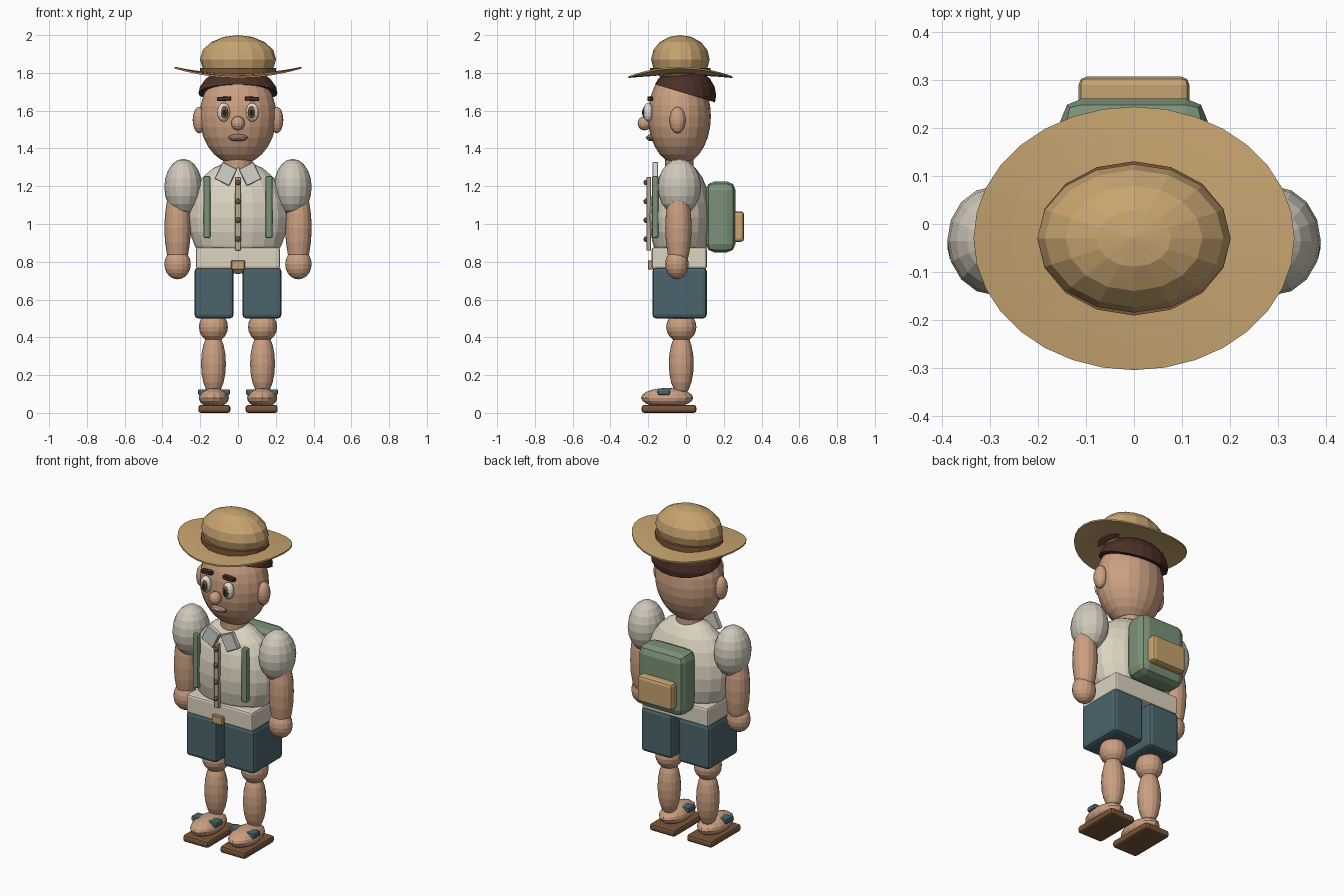
import bpy, bmesh, math
from mathutils import Vector, Matrix, Euler

if "Cube" in bpy.data.objects:
    bpy.data.objects.remove(bpy.data.objects["Cube"])

COLS = {
    'skin': (0.60, 0.35, 0.22), 'lip': (0.36, 0.19, 0.12), 'hair': (0.07, 0.03, 0.02),
    'straw': (0.57, 0.37, 0.16), 'band': (0.20, 0.09, 0.04), 'shirt': (0.72, 0.66, 0.53),
    'sleeve': (0.62, 0.58, 0.49), 'collar': (0.66, 0.65, 0.61), 'shorts': (0.07, 0.13, 0.15),
    'green': (0.20, 0.29, 0.19), 'sole': (0.19, 0.09, 0.04), 'white': (0.75, 0.72, 0.66),
    'placket': (0.52, 0.43, 0.31), 'black': (0.02, 0.015, 0.01),
}
MATS = {}
for n, c in COLS.items():
    m = bpy.data.materials.new(n)
    m.diffuse_color = (*c, 1)
    m.use_nodes = True
    m.node_tree.nodes["Principled BSDF"].inputs["Base Color"].default_value = m.diffuse_color
    MATS[n] = m


def finish(name, bm, mat):
    bmesh.ops.recalc_face_normals(bm, faces=bm.faces)
    me = bpy.data.meshes.new(name)
    bm.to_mesh(me)
    bm.free()
    ob = bpy.data.objects.new(name, me)
    bpy.context.collection.objects.link(ob)
    me.materials.append(MATS[mat])
    return ob


def ball(name, mat, c, r, seg=16, rings=10, cut=None):
    """Ellipsoid with centre c and radii r; cut = (point, normal) keeps the normal side."""
    bm = bmesh.new()
    bmesh.ops.create_uvsphere(bm, u_segments=seg, v_segments=rings, radius=1,
                              matrix=Matrix.Translation(c) @ Matrix.Diagonal((*r, 1)))
    if cut:
        g = bm.verts[:] + bm.edges[:] + bm.faces[:]
        bmesh.ops.bisect_plane(bm, geom=g, plane_co=cut[0], plane_no=cut[1], clear_inner=True)
        bmesh.ops.holes_fill(bm, edges=[e for e in bm.edges if e.is_boundary])
    return finish(name, bm, mat)


def box(name, mat, x, y, z, bevel=0.01, rot=(0, 0, 0), seg=2):
    """Bevelled box from (min, max) ranges, turned about its own centre."""
    lo, hi = Vector((x[0], y[0], z[0])), Vector((x[1], y[1], z[1]))
    bm = bmesh.new()
    bmesh.ops.create_cube(bm, size=1, matrix=Matrix.Diagonal((*(hi - lo), 1)))
    if bevel:
        bmesh.ops.bevel(bm, geom=bm.edges[:], offset=bevel, segments=seg,
                        affect='EDGES', profile=0.5)
    bm.transform(Matrix.Translation((lo + hi) / 2) @ Euler(rot).to_matrix().to_4x4())
    return finish(name, bm, mat)


def tube(name, mat, c, r, h, seg=16):
    bm = bmesh.new()
    bmesh.ops.create_cone(bm, cap_ends=True, segments=seg, radius1=1, radius2=1, depth=h,
                          matrix=Matrix.Translation(c) @ Matrix.Diagonal((r[0], r[1], 1, 1)))
    return finish(name, bm, mat)


# paired parts
for s, side in ((-1, 'right'), (1, 'left')):
    def span(a, b):
        return (min(s * a, s * b), max(s * a, s * b))
    # legs and sandals
    box(side + '_sole', 'sole', span(0.04, 0.21), (-0.235, 0.055), (0, 0.042), 0.014)
    ball(side + '_foot', 'skin', (s * 0.128, -0.1, 0.08), (0.08, 0.138, 0.052))
    box(side + '_sandal_strap', 'shorts', span(0.042, 0.212), (-0.15, -0.085), (0.095, 0.125), 0.008)
    ball(side + '_calf', 'skin', (s * 0.13, -0.025, 0.26), (0.066, 0.066, 0.17))
    ball(side + '_knee', 'skin', (s * 0.13, -0.025, 0.455), (0.077, 0.08, 0.08))
    box(side + '_shorts_leg', 'shorts', span(0.023, 0.23), (-0.178, 0.11), (0.5, 0.77), 0.02)
    # arms
    ball(side + '_sleeve', 'sleeve', (s * 0.29, -0.035, 1.195), (0.1, 0.114, 0.15))
    ball(side + '_arm', 'skin', (s * 0.32, -0.04, 0.98), (0.07, 0.07, 0.235))
    ball(side + '_hand', 'skin', (s * 0.32, -0.048, 0.787), (0.07, 0.062, 0.08))
    # collar and backpack straps
    box(side + '_collar', 'collar', span(0.02, 0.108), (-0.178, -0.148), (1.215, 1.315),
        0.004, (0, -s * math.radians(26), 0), 1)
    box(side + '_strap', 'green', span(0.145, 0.183), (-0.18, -0.145), (0.925, 1.255), 0.01)
    # face
    ball(side + '_ear', 'skin', (s * 0.205, -0.045, 1.55), (0.035, 0.042, 0.07))
    ball(side + '_eye', 'white', (s * 0.076, -0.2, 1.592), (0.034, 0.026, 0.05), 16, 8)
    ball(side + '_iris', 'band', (s * 0.072, -0.219, 1.59), (0.021, 0.011, 0.033), 12, 8)
    ball(side + '_pupil', 'black', (s * 0.072, -0.227, 1.59), (0.011, 0.006, 0.018), 10, 6)
    box(side + '_brow', 'hair', span(0.036, 0.112), (-0.205, -0.175), (1.652, 1.674),
        0.004, (0, s * math.radians(3), 0), 1)

# torso
ball('torso', 'shirt', (0, -0.03, 1.035), (0.265, 0.165, 0.3), 20, 12)
box('waist', 'shirt', (-0.222, 0.222), (-0.182, 0.11), (0.762, 0.876), 0.012)
box('placket', 'placket', (-0.015, 0.015), (-0.21, -0.185), (0.86, 1.25), 0.003, seg=1)
for i in range(4):
    ball(f'button_{i}', 'band', (0, -0.213, 0.92 + i * 0.1), (0.015, 0.012, 0.015), 10, 6)
box('buckle', 'straw', (-0.036, 0.036), (-0.202, -0.175), (0.758, 0.808), 0.004, seg=1)
tube('neck', 'skin', (0, -0.035, 1.32), (0.078, 0.075), 0.13)

# head
ball('head', 'skin', (0, -0.035, 1.57), (0.203, 0.167, 0.257), 20, 14)
ball('nose', 'skin', (0, -0.22, 1.533), (0.036, 0.036, 0.038), 12, 8)
ball('mouth', 'lip', (0, -0.185, 1.457), (0.053, 0.024, 0.019), 14, 8)
ball('teeth', 'white', (0, -0.2, 1.457), (0.037, 0.014, 0.008), 12, 6)
ball('hair', 'hair', (0, -0.01, 1.68), (0.212, 0.17, 0.15), 20, 10,
     cut=((0, 0, 1.69), (0, 0.3, 1)))

# hat: saddle-curved brim, band, crown
N = 32
bm = bmesh.new()
rings = []
for dz in (0, 0.009):
    for f in (0.55, 0.78, 1):
        ring = []
        for i in range(N):
            u, v = f * math.cos(math.tau * i / N), f * math.sin(math.tau * i / N)
            ring.append(bm.verts.new((0.335 * u, -0.03 + 0.275 * v,
                                      1.787 + dz + 0.036 * u * u - 0.014 * v * v)))
        rings.append(ring)
rings = rings[:3] + rings[:2:-1]
for a, b in zip(rings, rings[1:]):
    for i in range(N):
        j = (i + 1) % N
        bm.faces.new((a[i], a[j], b[j], b[i]))
bm.faces.new(rings[0])
bm.faces.new(rings[-1])
finish('hat_brim', bm, 'straw')
tube('hat_band', 'band', (0, -0.03, 1.81), (0.202, 0.161), 0.034)
ball('hat_crown', 'straw', (0, -0.03, 1.872), (0.202, 0.155, 0.128), 16, 8)

# backpack
box('backpack', 'green', (-0.153, 0.153), (0.105, 0.262), (0.85, 1.225), 0.045)
box('backpack_pocket', 'straw', (-0.116, 0.116), (0.24, 0.308), (0.905, 1.067), 0.018)
